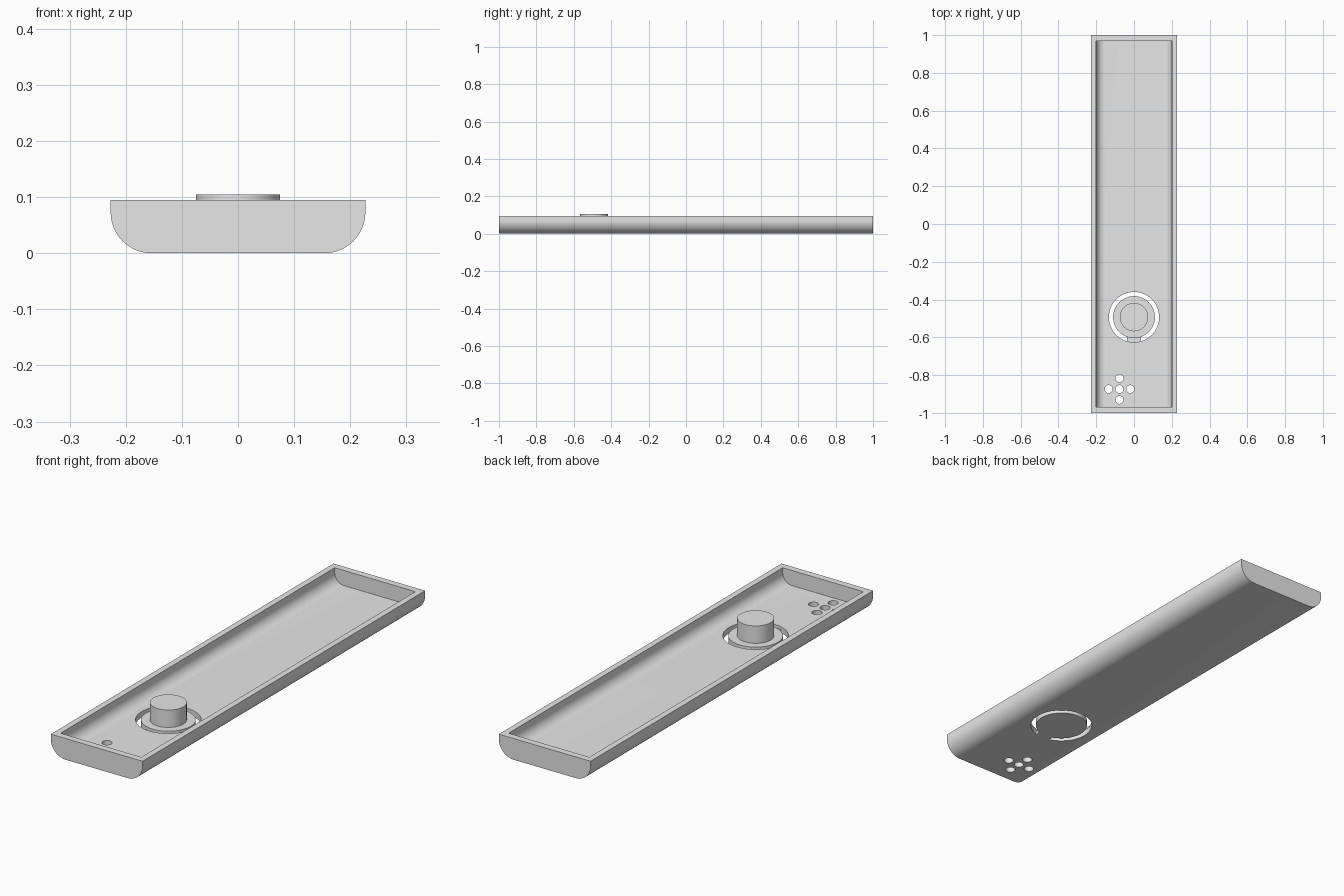
import bpy
import bmesh
from math import sin, cos, pi, asin
from mathutils import Vector

cube = bpy.data.objects.get("Cube")
if cube:
    bpy.data.objects.remove(cube, do_unlink=True)

grey = bpy.data.materials.new("plain grey")
grey.use_nodes = True
grey.diffuse_color = (0.8, 0.8, 0.8, 1)
grey.node_tree.nodes["Principled BSDF"].inputs["Base Color"].default_value = (0.8, 0.8, 0.8, 1)

LENGTH, HALF_W, HEIGHT = 2.0, 0.227, 0.095
WALL, RADIUS = 0.027, 0.073
BUTTON = Vector((0, -0.493))
SLOT_IN, SLOT_OUT = 0.111, 0.133


def prism(name, outline, start, end, along="z"):
    """Extrude a closed 2D outline along z, or an x-z outline along y."""
    bm = bmesh.new()
    place = (lambda p: (p[0], p[1], start)) if along == "z" else (lambda p: (p[0], start, p[1]))
    face = bm.faces.new([bm.verts.new(place(p)) for p in outline])
    move = Vector((0, 0, end - start)) if along == "z" else Vector((0, end - start, 0))
    new = bmesh.ops.extrude_face_region(bm, geom=[face], use_keep_orig=True)
    bmesh.ops.translate(bm, vec=move, verts=[v for v in new["geom"] if isinstance(v, bmesh.types.BMVert)])
    bmesh.ops.recalc_face_normals(bm, faces=bm.faces)
    mesh = bpy.data.meshes.new(name)
    bm.to_mesh(mesh)
    bm.free()
    mesh.materials.append(grey)
    obj = bpy.data.objects.new(name, mesh)
    bpy.context.collection.objects.link(obj)
    return obj


def arc(center, radius, a0, a1, steps):
    return [(center[0] + radius * cos(a0 + (a1 - a0) * i / steps),
             center[1] + radius * sin(a0 + (a1 - a0) * i / steps)) for i in range(steps + 1)]


def circle(center, radius, steps=64):
    return arc(center, radius, 0, 2 * pi, steps)[:-1]


def trough(half_w, bottom, top, radius):
    """Cross-section with rounded lower corners."""
    x, z = half_w - radius, bottom + radius
    return ([(-half_w, top)] + arc((-x, z), radius, pi, 1.5 * pi, 16)
            + arc((x, z), radius, 1.5 * pi, 2 * pi, 16) + [(half_w, top)])


def cut(target, cutter):
    cutter.hide_render = True
    mod = target.modifiers.new("cut", "BOOLEAN")
    mod.operation, mod.solver, mod.object = "DIFFERENCE", "EXACT", cutter
    bpy.context.view_layer.objects.active = target
    bpy.ops.object.modifier_apply(modifier=mod.name)
    bpy.data.objects.remove(cutter, do_unlink=True)


# Open tray with rounded lower edges
tray = prism("tray", trough(HALF_W, 0, HEIGHT, RADIUS), -LENGTH / 2, LENGTH / 2, "y")
inner = LENGTH / 2 - 0.03
cut(tray, prism("cavity_cutter", trough(HALF_W - WALL, WALL, HEIGHT + 0.1, RADIUS - WALL),
                -inner, inner, "y"))

# Round opening for the button and a cross of five small holes
cut(tray, prism("button_cutter", circle(BUTTON, SLOT_OUT), -0.05, 0.06))
for dx, dy in ((0, 0), (1, 0), (-1, 0), (0, 1), (0, -1)):
    spot = (-0.077 + 0.057 * dx, -0.874 + 0.057 * dy)
    cut(tray, prism("hole_cutter", circle(spot, 0.021, 32), -0.05, 0.06))

# Button plate, its post, and the thin hinge that joins it to the floor
plate = prism("button_plate", circle(BUTTON, SLOT_IN), 0, WALL)
post = prism("button_post", circle(BUTTON, 0.075), WALL, 0.105)
a_in, a_out = asin(0.036 / SLOT_IN), asin(0.036 / SLOT_OUT)
hinge = prism("button_hinge",
              arc(BUTTON, SLOT_IN, 1.5 * pi - a_in, 1.5 * pi + a_in, 8)
              + arc(BUTTON, SLOT_OUT, 1.5 * pi + a_out, 1.5 * pi - a_out, 8), 0, WALL / 2)

# Smooth curved walls, sharp edges kept
bpy.ops.object.select_all(action="DESELECT")
for obj in (tray, plate, post, hinge):
    obj.select_set(True)
bpy.context.view_layer.objects.active = tray
bpy.ops.object.shade_smooth_by_angle(angle=pi / 6)
